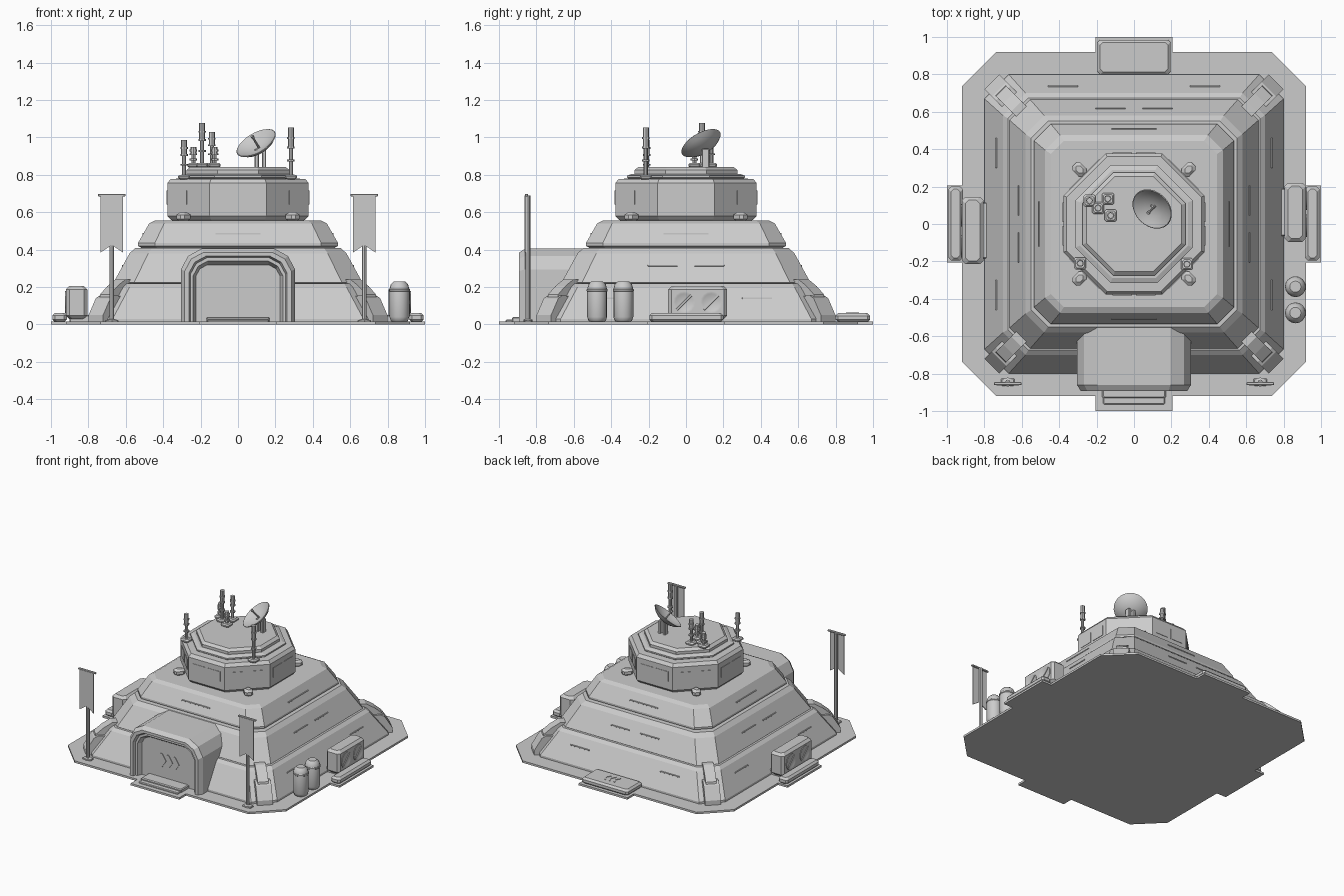
import bpy, bmesh, math
from mathutils import Vector, Matrix

GREY = bpy.data.materials.new("light grey")
GREY.diffuse_color = (0.6, 0.6, 0.6, 1)


def finish(name, bm, matrix=None, smooth=False):
    bmesh.ops.remove_doubles(bm, verts=bm.verts, dist=1e-5)
    bmesh.ops.recalc_face_normals(bm, faces=bm.faces)
    if matrix:
        bm.transform(matrix)
    me = bpy.data.meshes.new(name)
    bm.to_mesh(me)
    bm.free()
    me.materials.append(GREY)
    ob = bpy.data.objects.new(name, me)
    bpy.context.collection.objects.link(ob)
    if smooth:
        me.shade_smooth()
        bpy.context.view_layer.objects.active = ob
        ob.select_set(True)
        bpy.ops.object.shade_smooth_by_angle(angle=math.radians(35))
        ob.select_set(False)
    return ob


def stack(name, loops, matrix=None, smooth=False):
    """Skin a list of equal-length point loops and cap both ends."""
    bm = bmesh.new()
    rows = [[bm.verts.new(p) for p in loop] for loop in loops]
    n = len(rows[0])
    for a, b in zip(rows, rows[1:]):
        for i in range(n):
            j = (i + 1) % n
            bm.faces.new((a[i], a[j], b[j], b[i]))
    bm.faces.new(rows[0][::-1])
    bm.faces.new(rows[-1])
    return finish(name, bm, matrix, smooth)


def octo(hx, hy, c, z):
    """Rectangle with cut corners."""
    return [(hx, -hy + c, z), (hx, hy - c, z), (hx - c, hy, z), (-hx + c, hy, z),
            (-hx, hy - c, z), (-hx, -hy + c, z), (-hx + c, -hy, z), (hx - c, -hy, z)]


def tier(name, rings, matrix=None):
    return stack(name, [octo(*r) for r in rings], matrix)


def box(name, x, y, z, b=0.012, matrix=None):
    """Chamfered block between (min, max) pairs."""
    hx, hy = (x[1] - x[0]) / 2, (y[1] - y[0]) / 2
    m = Matrix.Translation(((x[0] + x[1]) / 2, (y[0] + y[1]) / 2, 0))
    rings = [(hx - b, hy - b, b, z[0]), (hx, hy, b, z[0] + b),
             (hx, hy, b, z[1] - b), (hx - b, hy - b, b, z[1])]
    return tier(name, rings, (matrix or Matrix()) @ m)


def lathe(name, profile, matrix, n=12):
    loops = [[(r * math.cos(math.tau * i / n), r * math.sin(math.tau * i / n), z)
              for i in range(n)] for r, z in profile]
    return stack(name, loops, matrix, True)


def prism(name, pts, t0, t1, matrix=None):
    """Outline in x,z extruded along y."""
    return stack(name, [[(x, t, z) for x, z in pts] for t in (t0, t1)], matrix)


def turn(a):
    return Matrix.Rotation(a, 4, 'Z')


def at(x, y, z=0):
    return Matrix.Translation((x, y, z))


# Ground slab with four tabs
quarter = [(1.0, -0.205), (1.0, 0.205), (0.92, 0.205), (0.92, 0.735), (0.735, 0.92), (0.205, 0.92)]
outline = []
for k in range(4):
    outline += [(turn(k * math.pi / 2) @ Vector((x, y, 0))).to_2d() for x, y in quarter]
stack("ground_slab", [[(x, y, z) for x, y in outline] for z in (0, 0.015)])

# Stepped sloping tiers
tier("lower_tier", [(0.80, 0.80, 0.13, 0.01), (0.80, 0.80, 0.13, 0.03), (0.70, 0.70, 0.12, 0.20),
                    (0.675, 0.675, 0.11, 0.22), (0.6, 0.6, 0.10, 0.22)])
tier("middle_tier", [(0.63, 0.63, 0.10, 0.205), (0.665, 0.665, 0.11, 0.225),
                     (0.58, 0.58, 0.10, 0.38), (0.55, 0.55, 0.09, 0.408), (0.5, 0.5, 0.09, 0.41)])
tier("upper_tier", [(0.50, 0.50, 0.08, 0.40), (0.535, 0.535, 0.09, 0.42), (0.535, 0.535, 0.09, 0.435),
                    (0.475, 0.475, 0.08, 0.54), (0.445, 0.445, 0.07, 0.555)])


# Octagonal tower and roof
def ring8(r, z):
    return (r, r, r * 0.6, z)


tier("tower", [ring8(0.34, 0.55), ring8(0.36, 0.56), ring8(0.378, 0.58), ring8(0.378, 0.755),
               ring8(0.36, 0.778), ring8(0.3, 0.78)])
tier("roof_collar", [ring8(0.30, 0.775), ring8(0.315, 0.785), ring8(0.315, 0.795), ring8(0.29, 0.805)])
tier("roof_cap", [ring8(0.275, 0.80), ring8(0.275, 0.825), ring8(0.255, 0.842)])

# Window plates around the tower
for k in range(8):
    d = 0.378 if k % 2 == 0 else 0.378 * 1.4 / math.sqrt(2)
    for s in (-1, 1):
        prism("tower_window", [(s * 0.012, 0.64), (s * 0.115, 0.64), (s * 0.115, 0.715), (s * 0.012, 0.715)],
              -d - 0.003, -d + 0.003, turn(k * math.pi / 4))

# Thin slits on the sloping walls
for k in range(4):
    for s in (-1, 1):
        for x, y, z in ((0.125, 0.617, 0.315), (0.38, 0.736, 0.14)):
            if k == 0 and z < 0.2:
                continue
            box("wall_slit", (-0.08, 0.08), (-0.004, 0.004), (-0.004, 0.004), 0.001,
                turn(k * math.pi / 2) @ at(s * x, -y, z))
    box("upper_slit", (-0.12, 0.12), (-0.004, 0.004), (-0.004, 0.004), 0.001,
        turn(k * math.pi / 2) @ at(0, -0.507, 0.485))

# Corner struts and roof-edge nubs
for k in range(4):
    m = turn(math.pi / 4 + k * math.pi / 2)
    prism("corner_foot", [(0.9, 0.012), (1.075, 0.012), (1.075, 0.05), (1.02, 0.14), (0.99, 0.155), (0.9, 0.15)],
          -0.055, 0.055, m)
    prism("corner_brace", [(0.82, 0.15), (1.015, 0.12), (1.005, 0.16), (0.95, 0.205), (0.89, 0.24), (0.85, 0.24)],
          -0.038, 0.038, m)
    box("tier_nub", (0.375, 0.45), (-0.03, 0.03), (0.55, 0.6), 0.014, m)


# Arched gateway, open frame rings stepping in to the door
def arch(w, h, c):
    return [(w, 0.012), (w, h - c), (w - c * 0.35, h - c * 0.35), (w - c, h),
            (-w + c, h), (-w + c * 0.35, h - c * 0.35), (-w, h - c), (-w, 0.012)]


bm = bmesh.new()
steps = [(0.305, 0.405, 0.11, -0.55), (0.305, 0.405, 0.11, -0.86), (0.285, 0.385, 0.10, -0.892),
         (0.262, 0.365, 0.09, -0.892), (0.255, 0.357, 0.09, -0.87), (0.24, 0.34, 0.08, -0.87),
         (0.225, 0.318, 0.06, -0.835)]
rows = [[bm.verts.new((x, y, z)) for x, z in arch(w, h, c)] for w, h, c, y in steps]
for a, b in zip(rows, rows[1:]):
    for i in range(8):
        j = (i + 1) % 8
        bm.faces.new((a[i], a[j], b[j], b[i]))
bm.faces.new(rows[0])
bm.faces.new(rows[-1])
finish("gateway", bm)


def chevrons(name, matrix, s=0.05):
    for i in (-1, 0, 1):
        x = i * s * 1.1 - s * 0.3
        prism(name, [(x, s), (x + s * 0.35, s), (x + s, 0), (x + s * 0.35, -s), (x, -s), (x + s * 0.6, 0)],
              -0.004, 0.002, matrix)


chevrons("door_mark", at(0, -0.836, 0.17))
box("door_step", (-0.17, 0.17), (-0.93, -0.83), (0.01, 0.04), 0.006)
box("lower_step", (-0.165, 0.165), (-0.965, -0.9), (0.01, 0.026), 0.005)

# Landing pads on the back and sides
box("back_pad", (-0.195, 0.195), (0.80, 0.985), (0.012, 0.06), 0.014)
chevrons("pad_mark", at(0, 0.89, 0.06) @ Matrix.Rotation(math.pi / 2, 4, 'X')
         @ Matrix.Scale(-1, 4, (0, 1, 0)), 0.035)
for s in (-1, 1):
    x0, x1 = sorted((s * 0.915, s * 0.992))
    box("side_pad", (x0, x1), (-0.195, 0.2), (0.012, 0.062), 0.014)
    # Fan units with round grilles
    y0, y1 = ((-0.095, 0.22) if s > 0 else (-0.215, 0.145))
    x0, x1 = sorted((s * 0.805, s * 0.92))
    box("fan_unit", (x0, x1), (y0, y1), (0.03, 0.205), 0.018)
    box("fan_base", (s * 0.82 - 0.08, s * 0.82 + 0.08), (y0 + 0.03, y1 - 0.03), (0.01, 0.05), 0.005)
    for t in (0.27, 0.73):
        m = at(s * 0.918, y0 + t * (y1 - y0), 0.118) @ Matrix.Rotation(s * math.pi / 2, 4, 'Y')
        lathe("fan_grille", [(0.06, 0), (0.06, 0.006), (0.05, 0.006), (0.045, 0.003)], m, 16)
        box("fan_bar", (-0.006, 0.006), (-0.055, 0.055), (0, 0.008), 0.001, m @ turn(math.pi / 4))

# Storage tanks
for y in (-0.475, -0.335):
    lathe("tank", [(0.035, 0.012), (0.046, 0.02), (0.053, 0.04), (0.053, 0.19), (0.046, 0.215), (0.03, 0.23)],
          at(0.863, y), 16)
    lathe("tank_band", [(0.053, 0.175), (0.056, 0.178), (0.056, 0.187), (0.053, 0.19)], at(0.863, y), 16)

# Banners on poles
for s in (-1, 1):
    m = at(s * 0.675, -0.845)
    lathe("banner_pole", [(0.025, 0.012), (0.025, 0.025), (0.013, 0.03), (0.013, 0.69)], m, 8)
    box("banner_foot", (-0.035, 0.035), (-0.02, 0.02), (0.01, 0.025), 0.004, m)
    box("banner_crossbar", (-0.074, 0.074), (-0.016, 0.0), (0.685, 0.698), 0.003, m)
    prism("banner_cloth", [(-0.06, 0.69), (-0.06, 0.385), (0, 0.425), (0.06, 0.385), (0.06, 0.69)],
          -0.018, -0.011, m)


# Roof masts with ringed shafts
def mast(x, y, z0, z1):
    box("mast_base", (x - 0.032, x + 0.032), (y - 0.032, y + 0.032), (z0, z0 + 0.025), 0.008)
    h = z1 - z0
    lathe("mast", [(0.011, z0), (0.011, z0 + h * 0.6), (0.016, z0 + h * 0.62), (0.016, z1)], at(x, y), 8)
    for t in (0.35, 0.6, 0.78):
        z = z0 + t * h
        lathe("mast_ring", [(0.02, z), (0.02, z + 0.01)], at(x, y), 8)


for p in ((-0.238, 0.125, 0.838, 0.95), (-0.192, 0.085, 0.838, 1.078), (-0.14, 0.135, 0.838, 1.03),
          (-0.125, 0.045, 0.838, 0.95), (-0.288, -0.21, 0.775, 0.985), (0.283, -0.215, 0.775, 1.052)):
    mast(*p)

# Tilted dish, feed rod and supports
tilt = Vector((-0.45, -0.45, 0.77)).to_track_quat('Z', 'Y').to_matrix().to_4x4()
m = at(0.1, 0.083, 0.965) @ tilt
lathe("dish", [(0.02, -0.04), (0.06, -0.032), (0.095, -0.014), (0.118, 0.006), (0.114, 0.009),
               (0.09, -0.004), (0.055, -0.02), (0.015, -0.027)], m, 24)
lathe("dish_feed", [(0.006, -0.03), (0.006, 0.04), (0.009, 0.042), (0.009, 0.056)], m, 8)
for dx in (-0.02, 0.02):
    box("dish_post", (0.12 + dx - 0.011, 0.12 + dx + 0.011), (0.085, 0.125), (0.838, 0.94), 0.004)
